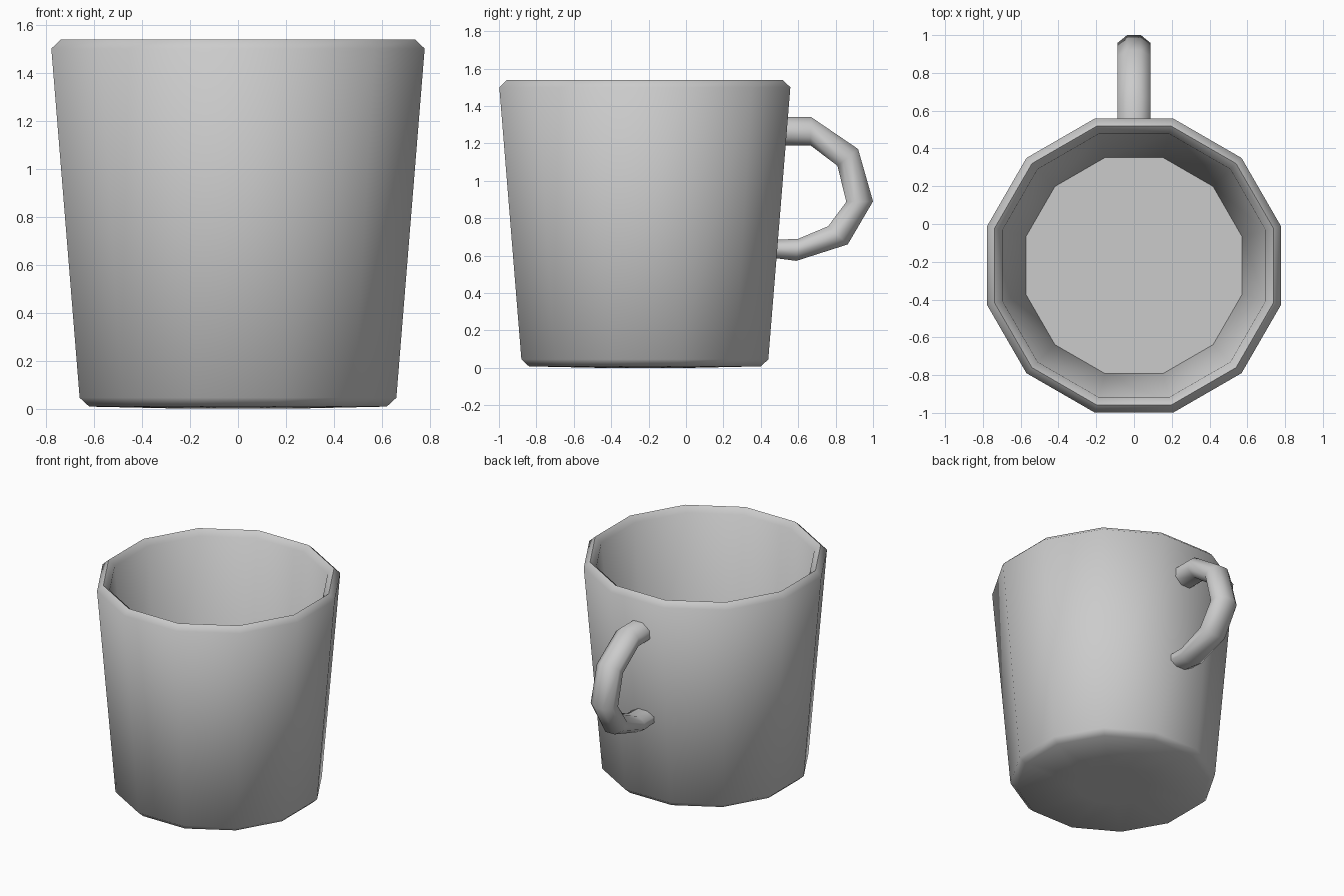
import bpy
from math import sin, cos, pi, radians

if "Cube" in bpy.data.objects:
    bpy.data.objects.remove(bpy.data.objects["Cube"])

SIDES = 12
CENTRE_Y = -0.22


def make_object(name, verts, faces):
    mesh = bpy.data.meshes.new(name)
    mesh.from_pydata(verts, [], faces)
    mesh.update()
    obj = bpy.data.objects.new(name, mesh)
    bpy.context.collection.objects.link(obj)
    bpy.ops.object.select_all(action='DESELECT')
    bpy.context.view_layer.objects.active = obj
    obj.select_set(True)
    bpy.ops.object.mode_set(mode='EDIT')
    bpy.ops.mesh.select_all(action='SELECT')
    bpy.ops.mesh.normals_make_consistent(inside=False)
    bpy.ops.object.mode_set(mode='OBJECT')
    bpy.ops.object.shade_smooth_by_angle(angle=radians(60))
    return obj


def skin(rings, n):
    """Join rings of n points with quads and cap both ends."""
    verts = [p for ring in rings for p in ring]
    faces = [(r * n + i, r * n + (i + 1) % n, (r + 1) * n + (i + 1) % n, (r + 1) * n + i)
             for r in range(len(rings) - 1) for i in range(n)]
    faces.append(tuple(range(n)))
    faces.append(tuple(range((len(rings) - 1) * n, len(rings) * n)))
    return verts, faces


# Cup: flat-to-centre radius and height, from underside over the rim to the inner floor
profile = [(0.25, 0.0), (0.62, 0.008), (0.66, 0.045), (0.778, 1.50),
           (0.738, 1.538), (0.697, 1.50), (0.572, 0.07)]
rings = []
for r, z in profile:
    radius = r / cos(pi / SIDES)
    rings.append([(radius * cos(2 * pi * (i + 0.5) / SIDES),
                   CENTRE_Y + radius * sin(2 * pi * (i + 0.5) / SIDES), z)
                  for i in range(SIDES)])
make_object("cup", *skin(rings, SIDES))

# Handle: matching outer and inner (y, z) outline points, swept with an octagon
outer = [(0.49, 1.34), (0.67, 1.34), (0.92, 1.17), (1.0, 0.89),
         (0.865, 0.66), (0.59, 0.572), (0.45, 0.59)]
inner = [(0.49, 1.19), (0.665, 1.19), (0.81, 1.08), (0.857, 0.887),
         (0.76, 0.757), (0.60, 0.69), (0.45, 0.683)]
N = 8
rings = []
for (oy, oz), (iy, iz) in zip(outer, inner):
    ring = []
    for i in range(N):
        a = 2 * pi * (i + 0.5) / N
        t = 0.5 + 0.5 * cos(a) / cos(pi / N)
        ring.append((0.088 * sin(a) / cos(pi / N), iy + (oy - iy) * t, iz + (oz - iz) * t))
    rings.append(ring)
make_object("handle", *skin(rings, N))
